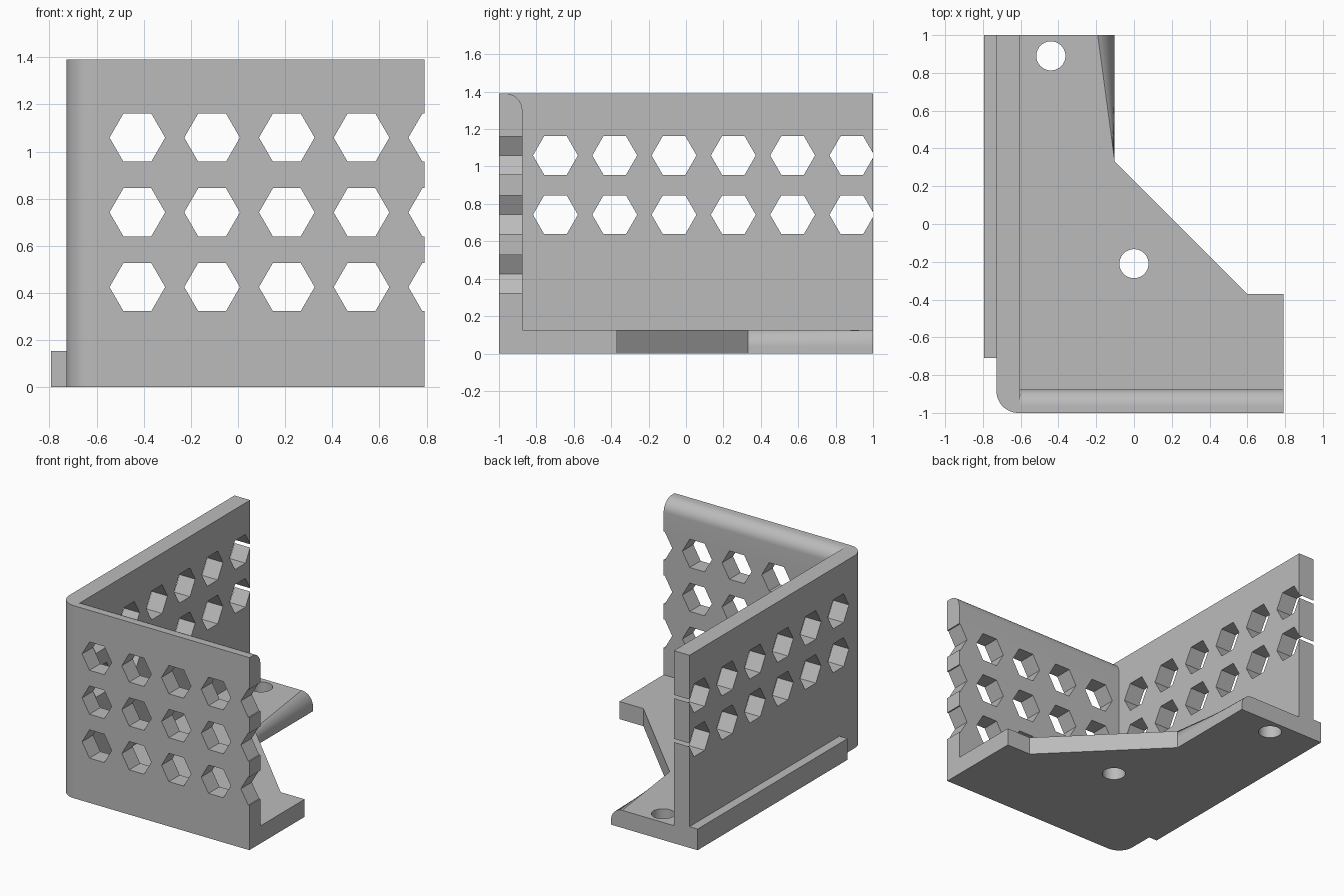
import bpy
import bmesh
import math
from mathutils import Matrix, Vector

if "Cube" in bpy.data.objects:
    bpy.data.objects.remove(bpy.data.objects["Cube"], do_unlink=True)

# Main dimensions
OUT, LEFT, INNER, RIGHT = -0.793, -0.728, -0.603, 0.791
FRONT, FRONT_IN, BACK = -1.0, -0.875, 1.0
TOP, FLOOR, LEDGE = 1.39, 0.127, 0.153
EDGE_R, CORNER_R, HEX_R, SCREW_R = 0.09, 0.115, 0.118, 0.077
PITCH = 0.317

grey = bpy.data.materials.new("plain grey")
grey.use_nodes = True
COLOUR = (0.5, 0.5, 0.5, 1)
grey.diffuse_color = COLOUR
grey.node_tree.nodes["Principled BSDF"].inputs["Base Color"].default_value = COLOUR


def link(name, bm):
    mesh = bpy.data.meshes.new(name)
    bm.to_mesh(mesh)
    bm.free()
    mesh.materials.append(grey)
    obj = bpy.data.objects.new(name, mesh)
    bpy.context.collection.objects.link(obj)
    return obj


def prism(name, outline, height, radius=0, rounded=None):
    """Extrude an outline upward from the ground and round one chosen edge."""
    bm = bmesh.new()
    base = bm.faces.new([bm.verts.new((x, y, 0)) for x, y in outline])
    grown = bmesh.ops.extrude_face_region(bm, geom=[base])["geom"]
    up = [v for v in grown if isinstance(v, bmesh.types.BMVert)]
    bmesh.ops.translate(bm, verts=up, vec=(0, 0, height))
    bmesh.ops.recalc_face_normals(bm, faces=bm.faces)
    if rounded:
        edges = [e for e in bm.edges if all(rounded(v.co) for v in e.verts)]
        bmesh.ops.bevel(bm, geom=edges, offset=radius, segments=12,
                        profile=0.5, affect='EDGES')
    return link(name, bm)


def box(x0, x1, y0, y1):
    return [(x0, y0), (x1, y0), (x1, y1), (x0, y1)]


def drill(obj, centres, axis, sides, radius):
    """Cut a set of straight holes through a part along one axis."""
    bm = bmesh.new()
    # Turn the drill so its points lie along the length of the wall
    turn = {'X': Matrix.Rotation(math.pi / 2, 4, 'Y') @ Matrix.Rotation(math.pi / 2, 4, 'Z'),
            'Y': Matrix.Rotation(math.pi / 2, 4, 'X'),
            'Z': Matrix()}[axis]
    # Blender's cone starts its ring on +y, so a quarter turn puts a point on +x
    point = Matrix.Rotation(math.pi / 2, 4, 'Z')
    for c in centres:
        bmesh.ops.create_cone(bm, cap_ends=True, segments=sides, radius1=radius,
                              radius2=radius, depth=0.4,
                              matrix=Matrix.Translation(Vector(c)) @ turn @ point)
    cutter = link("hole_cutter", bm)
    cutter.hide_render = True
    cut = obj.modifiers.new("holes", 'BOOLEAN')
    cut.operation, cut.solver, cut.object = 'DIFFERENCE', 'EXACT', cutter
    bpy.context.view_layer.objects.active = obj
    bpy.ops.object.modifier_apply(modifier=cut.name)
    bpy.data.objects.remove(cutter, do_unlink=True)


def near(a, b):
    return abs(a - b) < 1e-4


# Front wall, rounded along its inner top edge
front_wall = prism("front_wall", box(INNER, RIGHT, FRONT, FRONT_IN), TOP, EDGE_R,
                   lambda p: near(p.y, FRONT_IN) and near(p.z, TOP))
rows = [1.059, 0.742, 0.425]
drill(front_wall, [(-0.427 + i * PITCH, -0.94, z) for i in range(5) for z in rows],
      'Y', 6, HEX_R)

# Side wall, rounded at the outer front corner
side_wall = prism("side_wall", box(LEFT, INNER, FRONT, BACK), TOP, CORNER_R,
                  lambda p: near(p.x, LEFT) and near(p.y, FRONT))
drill(side_wall, [(-0.665, -0.698 + i * PITCH, z) for i in range(6) for z in rows[:2]],
      'X', 6, HEX_R + 0.002)

# Floor plate with a diagonal edge, a rounded rear lip and two screw holes
LIP = -0.102
floor_outline = [(INNER, FRONT_IN), (RIGHT, FRONT_IN), (RIGHT, -0.37), (0.6, -0.37),
                 (LIP, 0.332), (LIP, BACK), (INNER, BACK)]
floor_plate = prism("floor_plate", floor_outline, FLOOR, EDGE_R,
                    lambda p: near(p.x, LIP) and near(p.z, FLOOR))
drill(floor_plate, [(-0.44, 0.89, 0.06), (0, -0.21, 0.06)], 'Z', 40, SCREW_R)

# Low ledge along the outside of the side wall
side_ledge = prism("side_ledge", box(OUT, LEFT, -0.71, BACK), LEDGE)

# Smooth the rounded edges and keep the flat faces crisp
bpy.ops.object.select_all(action='DESELECT')
for part in (front_wall, side_wall, floor_plate, side_ledge):
    part.select_set(True)
bpy.context.view_layer.objects.active = front_wall
bpy.ops.object.shade_smooth_by_angle(angle=math.radians(25))
